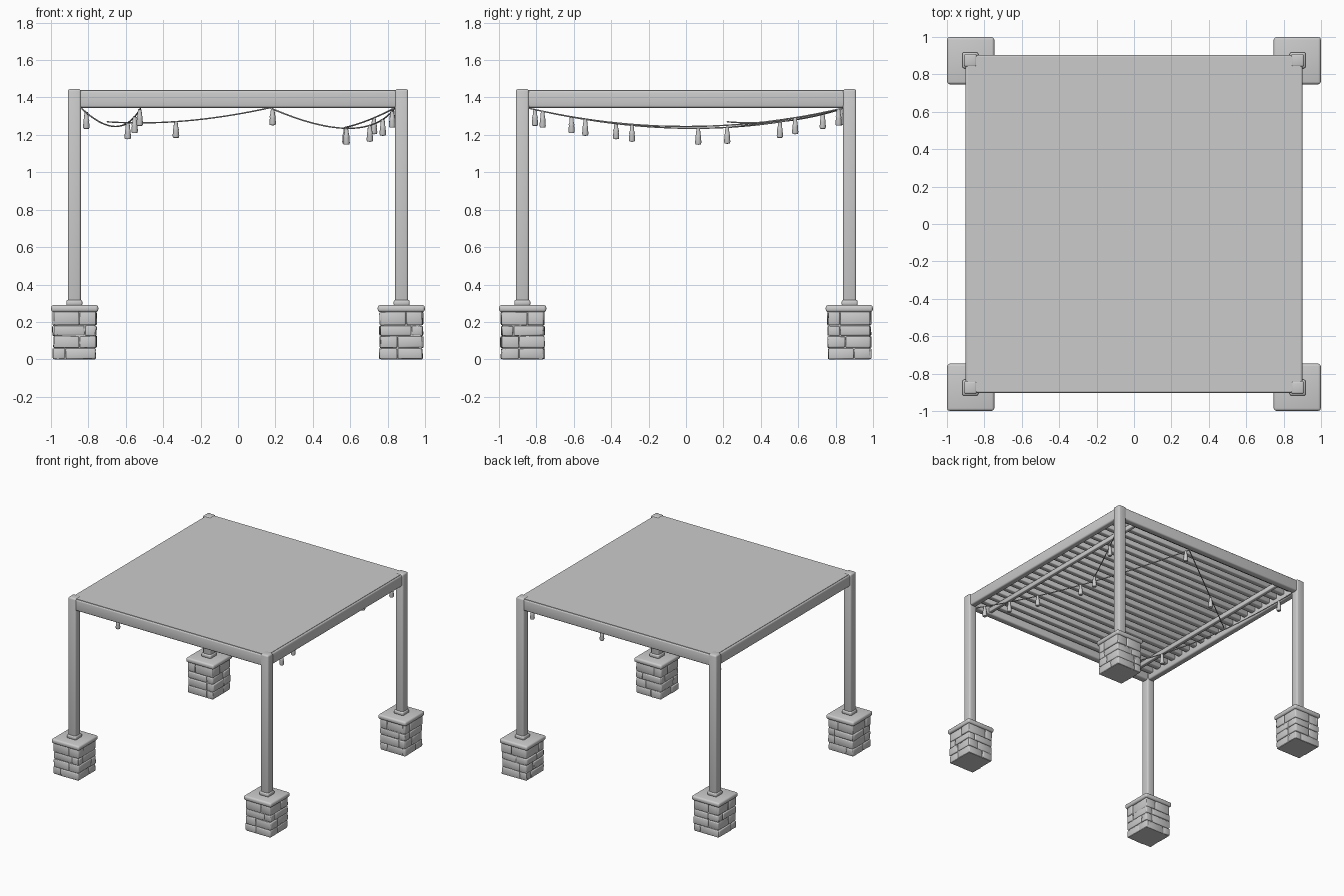
import bpy, bmesh, math, random
from mathutils import Vector

if "Cube" in bpy.data.objects:
    bpy.data.objects.remove(bpy.data.objects["Cube"])
random.seed(4)

grey = bpy.data.materials.new("light_grey")
grey.diffuse_color = (0.6, 0.6, 0.6, 1)
grey.use_nodes = True
grey.node_tree.nodes["Principled BSDF"].inputs["Base Color"].default_value = grey.diffuse_color


def finish(name, bm, bevel=0.0, segs=2, angle=40):
    """Turn a bmesh into a smooth shaded object, optionally with rounded edges."""
    if bevel:
        bmesh.ops.bevel(bm, geom=bm.edges[:], offset=bevel, segments=segs,
                        affect='EDGES', profile=0.5)
    bmesh.ops.recalc_face_normals(bm, faces=bm.faces[:])
    me = bpy.data.meshes.new(name)
    bm.to_mesh(me)
    bm.free()
    ob = bpy.data.objects.new(name, me)
    bpy.context.collection.objects.link(ob)
    me.materials.append(grey)
    bpy.ops.object.select_all(action='DESELECT')
    ob.select_set(True)
    bpy.context.view_layer.objects.active = ob
    bpy.ops.object.shade_smooth_by_angle(angle=math.radians(angle))
    return ob


def add_box(bm, x0, x1, y0, y1, z0, z1, jitter=0.0):
    vs = bmesh.ops.create_cube(bm, size=1)["verts"]
    for v in vs:
        v.co = Vector(((x0 + x1) / 2 + v.co.x * (x1 - x0),
                       (y0 + y1) / 2 + v.co.y * (y1 - y0),
                       (z0 + z1) / 2 + v.co.z * (z1 - z0)))
        v.co += Vector([random.uniform(-jitter, jitter) for _ in range(3)])


def box(name, x0, x1, y0, y1, z0, z1, bevel=0.0, segs=2):
    bm = bmesh.new()
    add_box(bm, x0, x1, y0, y1, z0, z1)
    return finish(name, bm, bevel, segs, 60)


# Four corners: stone pedestal, cap, post and collar
P, C = 0.875, 0.873
for sx in (-1, 1):
    for sy in (-1, 1):
        tag = ("left" if sx < 0 else "right") + ("_front" if sy < 0 else "_back")
        cx, cy, px, py = sx * C, sy * C, sx * P, sy * P
        box("pedestal_core_" + tag, cx - .108, cx + .108, cy - .108, cy + .108, 0, .26)
        # irregular stones in staggered courses on all four sides
        bm = bmesh.new()
        zs = [0.0, .06, .125, .18, .255]
        for r in range(4):
            for side in range(4):
                cut = random.choice((-.05, -.02, .025, .055))
                for a, b in ((-.113, cut), (cut, .113)):
                    out = random.uniform(.111, .119)
                    g = .002
                    z0, z1 = zs[r] + g, zs[r + 1] - g
                    s = 1 if side < 2 else -1
                    n0, n1 = sorted((s * .09, s * out))
                    if side % 2:
                        add_box(bm, cx + a + g, cx + b - g, cy + n0, cy + n1, z0, z1, .0025)
                    else:
                        add_box(bm, cx + n0, cx + n1, cy + a + g, cy + b - g, z0, z1, .0025)
        for v in bm.verts:
            v.co.z = max(v.co.z, 0)
        finish("pedestal_stones_" + tag, bm, .006, 2, 60)
        box("pedestal_cap_" + tag, cx - .126, cx + .126, cy - .126, cy + .126, .252, .29, .014, 3)
        box("post_collar_" + tag, px - .043, px + .043, py - .043, py + .043, .285, .318, .01)
        box("post_" + tag, px - .035, px + .035, py - .035, py + .035, .28, 1.445, .012, 3)

# Perimeter beams
for s, n in ((-1, "front"), (1, "back")):
    y = s * P
    box("beam_" + n, -.86, .86, y - .028, y + .028, 1.345, 1.438, .012, 3)
for s, n in ((-1, "left"), (1, "right")):
    x = s * P
    box("beam_" + n, x - .026, x + .026, -.86, .86, 1.345, 1.438, .012, 3)
    # inner cross beams carrying the slats
    x = s * .70
    box("cross_beam_" + n, x - .015, x + .015, -.86, .86, 1.355, 1.392, .005)

# Roof sheet
box("roof_sheet", -.89, .89, -.895, .895, 1.432, 1.441)

# Roof slats running left to right
bm = bmesh.new()
N = 20
for i in range(N):
    y = -.81 + 1.62 * i / (N - 1)
    add_box(bm, -.86, .86, y - .021, y + .021, 1.388, 1.43)
finish("roof_slats", bm, .006, 2, 60)


# Light strings: quadratic curve from a to b pulled towards a sagging middle point
def sample(a, m, b, t):
    a, m, b = Vector(a), Vector(m), Vector(b)
    ctrl = 2 * m - (a + b) / 2
    return a * (1 - t) ** 2 + ctrl * 2 * t * (1 - t) + b * t * t


def bulb(bm, p):
    """Small socket flaring into a lamp, turned from a profile."""
    prof = [(0, .004), (.008, .002), (.011, -.012), (.013, -.034), (.016, -.04),
            (.015, -.05), (.018, -.076), (.015, -.086), (0, -.088)]
    rings = []
    for r, z in prof:
        k = 10 if r else 1
        rings.append([bm.verts.new((p.x + r * math.cos(2 * math.pi * i / 10),
                                    p.y + r * math.sin(2 * math.pi * i / 10),
                                    p.z + z)) for i in range(k)])
    for u, w in zip(rings, rings[1:]):
        for i in range(10):
            j = (i + 1) % 10
            q = [u[i % len(u)], u[j % len(u)], w[j % len(w)], w[i % len(w)]]
            bm.faces.new(list(dict.fromkeys(q)))


strings = [
    ("right", (.84, -.85, 1.345), (.59, .04, 1.235), (.17, .85, 1.345), (.045, .17, .31, .515, .985)),
    ("corner", (.84, .85, 1.345), (.70, .52, 1.28), (.575, .22, 1.24), (.05, .4, 1.0)),
    ("left", (-.52, -.85, 1.345), (-.655, 0, 1.245), (-.84, .85, 1.345), (.025, .14, .28, .93)),
    ("back", (.17, .85, 1.345), (-.28, .54, 1.275), (-.70, .22, 1.27), (.56,)),
]
for name, a, m, b, lamps in strings:
    cu = bpy.data.curves.new("wire", 'CURVE')
    cu.dimensions = '3D'
    cu.bevel_depth = .004
    cu.bevel_resolution = 1
    sp = cu.splines.new('POLY')
    sp.points.add(24)
    for i, pt in enumerate(sp.points):
        pt.co = (*sample(a, m, b, i / 24), 1)
    cu.materials.append(grey)
    ob = bpy.data.objects.new("light_string_" + name, cu)
    bpy.context.collection.objects.link(ob)
    bm = bmesh.new()
    for t in lamps:
        bulb(bm, sample(a, m, b, t))
    finish("lamps_" + name, bm)
